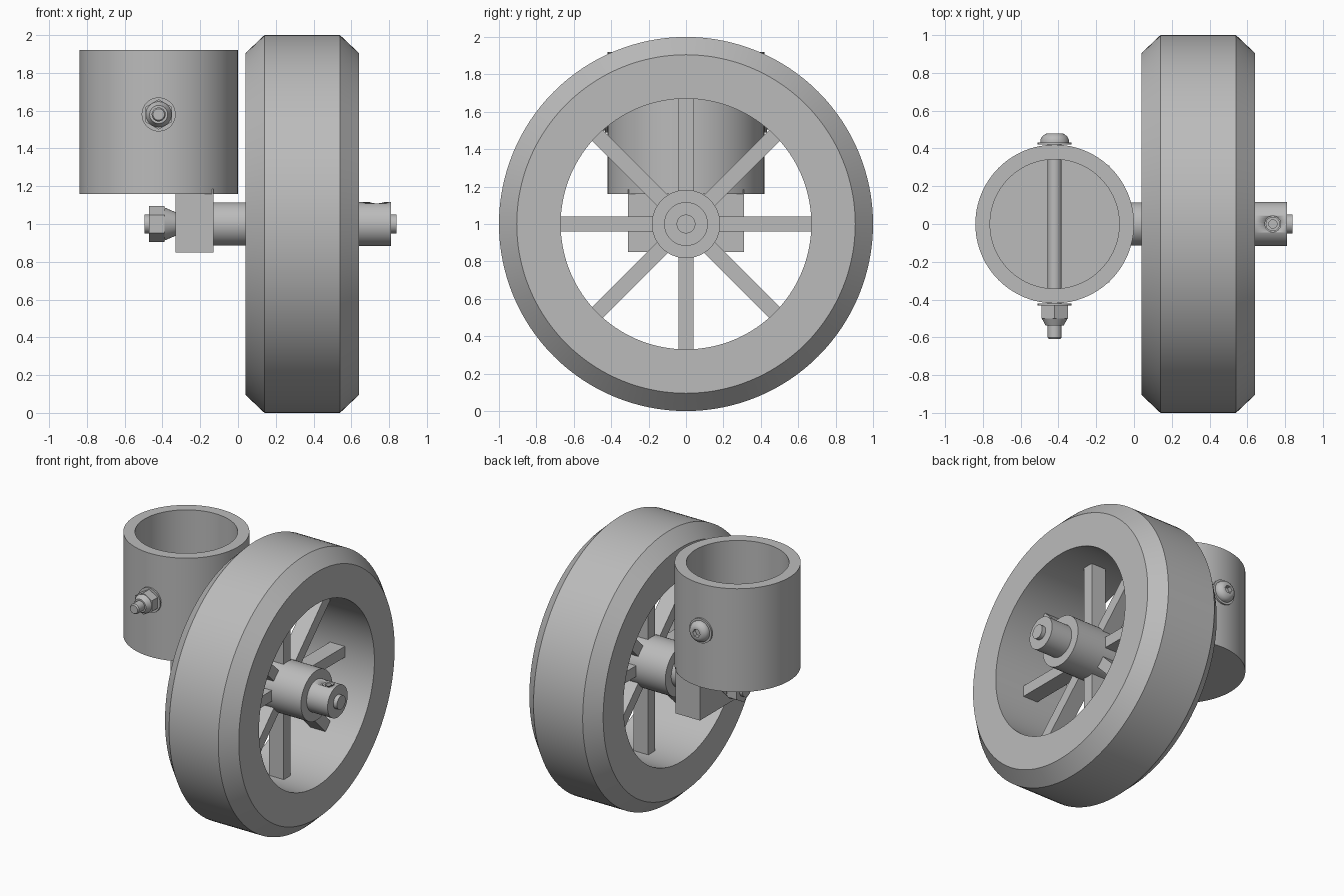
import bpy, bmesh, math
from mathutils import Matrix, Vector

if "Cube" in bpy.data.objects:
    bpy.data.objects.remove(bpy.data.objects["Cube"])

grey = bpy.data.materials.new("plain_grey")
grey.use_nodes = True
GREY = (0.5, 0.5, 0.5, 1)
grey.diffuse_color = GREY
grey.node_tree.nodes["Principled BSDF"].inputs["Base Color"].default_value = GREY

# Rotations that turn local z into the named axis
AXES = {
    "x": Matrix.Rotation(math.pi / 2, 4, "Y"),
    "y": Matrix.Rotation(-math.pi / 2, 4, "X"),
    "z": Matrix.Identity(4),
}


def finish(name, bm, matrix, smooth=True):
    bmesh.ops.remove_doubles(bm, verts=bm.verts, dist=1e-5)
    bmesh.ops.recalc_face_normals(bm, faces=bm.faces)
    bm.transform(matrix)
    mesh = bpy.data.meshes.new(name)
    bm.to_mesh(mesh)
    bm.free()
    mesh.materials.append(grey)
    obj = bpy.data.objects.new(name, mesh)
    bpy.context.collection.objects.link(obj)
    if smooth:
        bpy.ops.object.select_all(action="DESELECT")
        obj.select_set(True)
        bpy.context.view_layer.objects.active = obj
        bpy.ops.object.shade_smooth_by_angle(angle=math.radians(30))
    return obj


def lathe(name, profile, axis="x", centre=(0, 0, 0), sides=48, closed=False, smooth=True):
    """Revolve (radius, distance along axis) points around an axis."""
    bm = bmesh.new()
    verts = [bm.verts.new((r, 0, d)) for r, d in profile]
    edges = [bm.edges.new(pair) for pair in zip(verts, verts[1:])]
    if closed:
        edges.append(bm.edges.new((verts[-1], verts[0])))
    bmesh.ops.spin(bm, geom=verts + edges, cent=(0, 0, 0), axis=(0, 0, 1),
                   angle=math.tau, steps=sides, use_merge=True)
    return finish(name, bm, Matrix.Translation(centre) @ AXES[axis], smooth)


def rod(name, radius, start, end, axis="x", centre=(0, 0, 0), sides=48, smooth=True):
    return lathe(name, [(0, start), (radius, start), (radius, end), (0, end)],
                 axis, centre, sides, smooth=smooth)


def box(name, low, high, matrix=Matrix.Identity(4)):
    low, high = Vector(low), Vector(high)
    bm = bmesh.new()
    bmesh.ops.create_cube(bm, size=1)
    place = Matrix.Translation((low + high) / 2) @ Matrix.Diagonal((*(high - low), 1))
    return finish(name, bm, matrix @ place, smooth=False)


def cut(target, cutter):
    mod = target.modifiers.new("cut", "BOOLEAN")
    mod.operation, mod.solver, mod.object = "DIFFERENCE", "EXACT", cutter
    bpy.context.view_layer.objects.active = target
    bpy.ops.object.modifier_apply(modifier=mod.name)
    bpy.data.objects.remove(cutter)


AXLE = (0, 0, 1)
CUP = (-0.42, 0, 0)
BOLT = (-0.42, 0, 1.58)

# Wheel: bevelled tyre, hub and eight spokes
lathe("tyre", [(0.67, 0.04), (0.905, 0.04), (1, 0.14), (1, 0.54), (0.905, 0.64), (0.67, 0.64)],
      centre=AXLE, sides=128, closed=True)
rod("hub", 0.183, 0.04, 0.64, centre=AXLE)
for i in range(8):
    turn = Matrix.Translation(AXLE) @ Matrix.Rotation(i * math.tau / 8, 4, "X")
    box(f"spoke_{i + 1}", (0.28, -0.04, 0.15), (0.40, 0.04, 0.675), turn)

# Axle with inner sleeve and outer collar
rod("axle", 0.05, -0.495, 0.84, centre=AXLE)
rod("inner_sleeve", 0.115, -0.14, 0.05, centre=AXLE)
collar = rod("outer_collar", 0.117, 0.64, 0.81, centre=AXLE, sides=64)
SCREW = (0.735, 0, 1)
cut(collar, rod("screw_hole", 0.042, 0.07, 0.2, "z", SCREW, 24))
lathe("set_screw", [(0, 0.075), (0.022, 0.075), (0.022, 0.105), (0.038, 0.105),
                    (0.038, 0.06), (0, 0.06)], "z", SCREW, 24)

# Axle nut with a tapered shoulder
rod("axle_nut", 0.095, -0.47, -0.39, centre=AXLE, sides=6, smooth=False)
lathe("nut_shoulder", [(0, -0.39), (0.088, -0.39), (0.062, -0.33), (0, -0.33)], centre=AXLE)

# Mounting block and open cup
box("mounting_block", (-0.33, -0.31, 0.85), (-0.13, 0.31, 1.185))
lathe("cup", [(0, 1.16), (0.42, 1.16), (0.42, 1.92), (0.342, 1.92), (0.342, 1.24), (0, 1.24)],
      "z", CUP, 96)

# Cross bolt through the cup, with washers, domed socket head and lock nut
lathe("cross_bolt", [(0, -0.61), (0.03, -0.61), (0.037, -0.60), (0.037, 0.43), (0, 0.43)],
      "y", BOLT, 32)
for name, start in (("front_washer", -0.432), ("back_washer", 0.42)):
    rod(name, 0.09, start, start + 0.012, "y", BOLT)
head = lathe("bolt_head", [(0, 0.43), (0.075, 0.43), (0.075, 0.447), (0.066, 0.464),
                           (0.05, 0.476), (0.04, 0.48), (0, 0.48)], "y", BOLT)
cut(head, rod("socket", 0.03, 0.45, 0.5, "y", BOLT, 6, smooth=False))
nut_turn = lathe("lock_nut", [(0, -0.43), (0.08, -0.43), (0.08, -0.50), (0, -0.50)],
                 "y", sides=6, smooth=False)
nut_turn.data.transform(Matrix.Translation(BOLT) @ Matrix.Rotation(math.pi / 6, 4, "Y"))
lathe("lock_nut_collar", [(0, -0.50), (0.068, -0.50), (0.048, -0.538), (0, -0.538)], "y", BOLT, 32)
